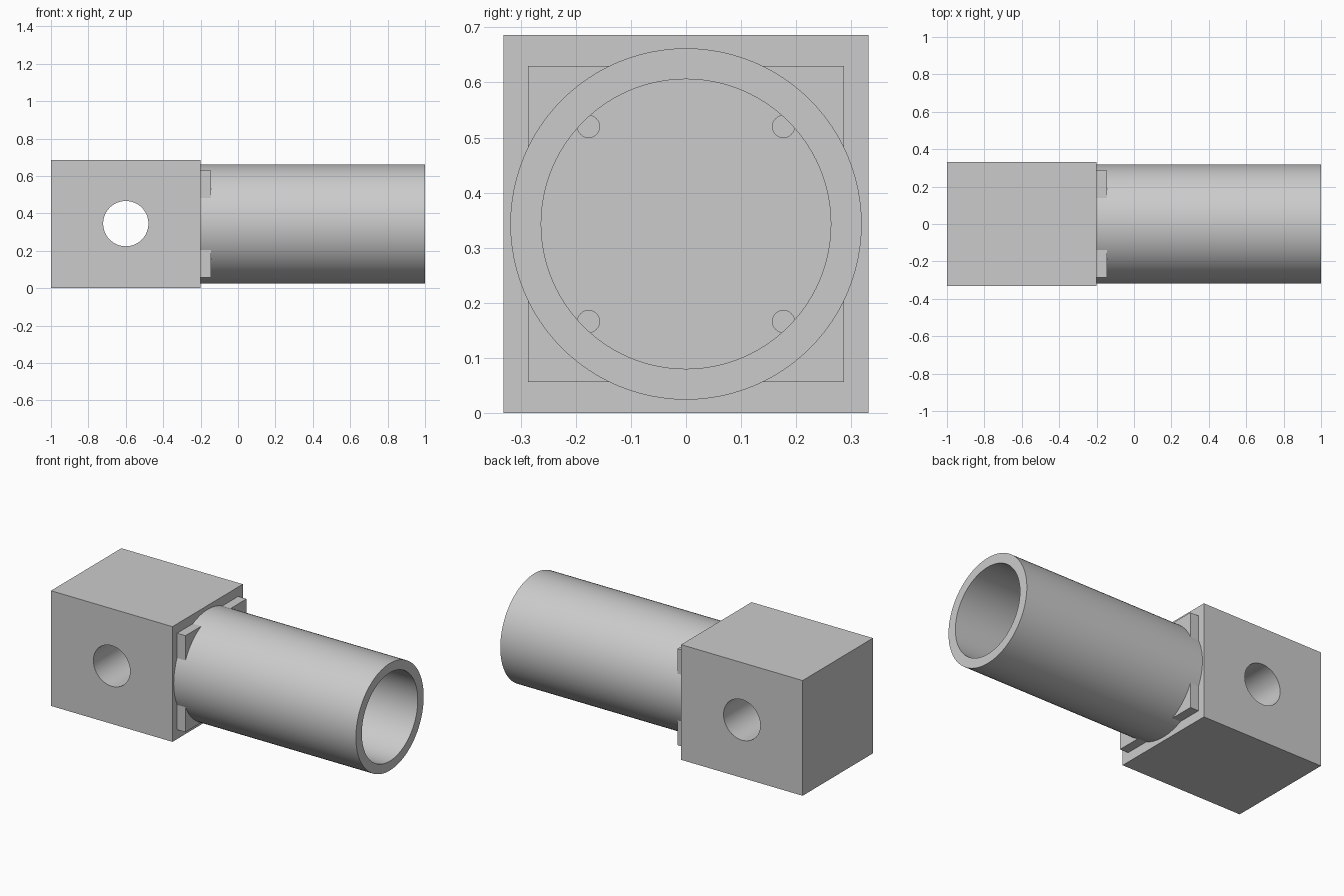
import bpy
import math

cube = bpy.data.objects.get("Cube")
if cube:
    bpy.data.objects.remove(cube, do_unlink=True)

grey = bpy.data.materials.new("light grey")
grey.use_nodes = True
COLOUR = (0.6, 0.6, 0.6, 1)
grey.diffuse_color = COLOUR
grey.node_tree.nodes["Principled BSDF"].inputs["Base Color"].default_value = COLOUR

AXIS_Z = 0.343
BLOCK_END = -0.2
PLATE_END = -0.145


def box(name, x0, x1, width, height):
    """Box centred on the tube axis, from x0 to x1."""
    bpy.ops.mesh.primitive_cube_add(size=1, location=((x0 + x1) / 2, 0, AXIS_Z))
    ob = bpy.context.object
    ob.name = name
    ob.scale = (x1 - x0, width, height)
    bpy.ops.object.transform_apply(location=False, rotation=False, scale=True)
    ob.data.materials.append(grey)
    return ob


def cylinder(name, radius, length, centre, along, sides=64):
    rotation = (0, math.pi / 2, 0) if along == "x" else (math.pi / 2, 0, 0)
    bpy.ops.mesh.primitive_cylinder_add(vertices=sides, radius=radius, depth=length,
                                        location=centre, rotation=rotation)
    ob = bpy.context.object
    ob.name = name
    ob.data.materials.append(grey)
    return ob


def cut(target, cutter):
    """Subtract the cutter and discard it."""
    mod = target.modifiers.new("cut", "BOOLEAN")
    mod.operation = "DIFFERENCE"
    mod.solver = "EXACT"
    mod.object = cutter
    bpy.ops.object.select_all(action="DESELECT")
    bpy.context.view_layer.objects.active = target
    target.select_set(True)
    bpy.ops.object.modifier_apply(modifier=mod.name)
    bpy.data.objects.remove(cutter, do_unlink=True)


# Block with a cross hole from front to back
block = box("block", -1, BLOCK_END, 0.662, 2 * AXIS_Z)
cut(block, cylinder("cross_hole", 0.121, 1, (-0.6, 0, AXIS_Z + 0.002), "y"))

# Square flange with four screw holes
flange = box("flange", BLOCK_END, PLATE_END, 0.574, 0.574)
for sy in (-1, 1):
    for sz in (-1, 1):
        centre = (BLOCK_END, sy * 0.177, AXIS_Z + sz * 0.177)
        cut(flange, cylinder("screw_hole", 0.02, 0.3, centre, "x", 32))

# Hollow tube, open at the far end
middle = (1 + BLOCK_END) / 2
tube = cylinder("tube", 0.319, 1 - BLOCK_END, (middle, 0, AXIS_Z), "x", 96)
cut(tube, cylinder("bore", 0.263, 2, (middle, 0, AXIS_Z), "x", 96))

# Smooth the round walls, keep the edges sharp
for ob in (block, flange, tube):
    bpy.ops.object.select_all(action="DESELECT")
    bpy.context.view_layer.objects.active = ob
    ob.select_set(True)
    bpy.ops.object.shade_smooth_by_angle(angle=math.radians(30))
